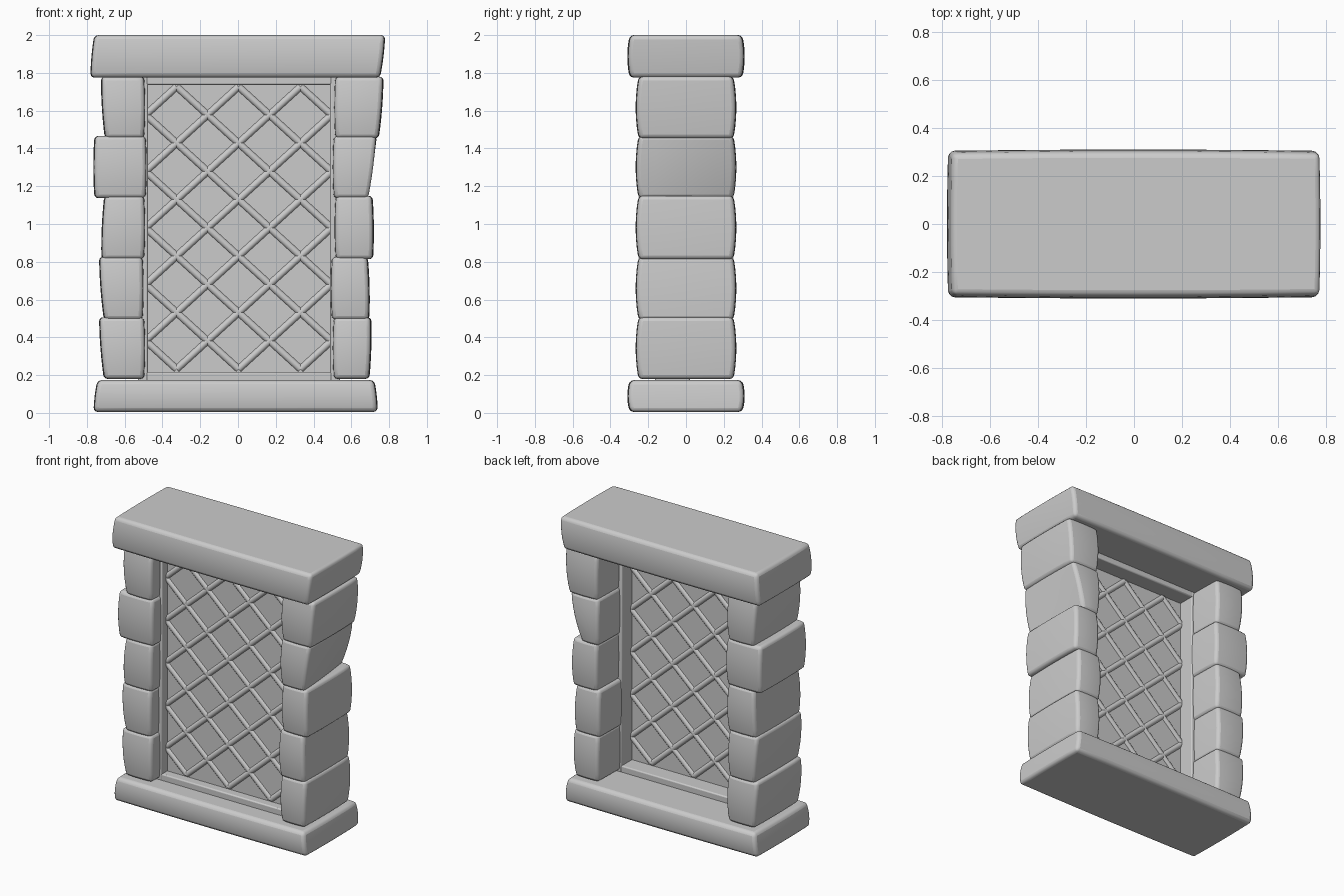
import bpy, bmesh, math
from mathutils import Vector

if "Cube" in bpy.data.objects:
    bpy.data.objects.remove(bpy.data.objects["Cube"])


def finish(name, bm, bevel=0.0, segments=3):
    bmesh.ops.recalc_face_normals(bm, faces=bm.faces)
    me = bpy.data.meshes.new(name)
    bm.to_mesh(me)
    bm.free()
    ob = bpy.data.objects.new(name, me)
    bpy.context.collection.objects.link(ob)
    if bevel:
        m = ob.modifiers.new("soft_edges", 'BEVEL')
        m.width, m.segments = bevel, segments
        m.limit_method, m.angle_limit = 'ANGLE', math.radians(40)
    bpy.context.view_layer.objects.active = ob
    ob.select_set(True)
    bpy.ops.object.shade_smooth_by_angle(angle=math.radians(40))
    ob.select_set(False)
    return ob


def stone(name, bottom, top, z0, z1, depth, bulge, bevel, twist=0.0):
    """Hewn block: x ranges at bottom and top, faces swelling outward.
    twist pulls in the lower back corner of the outer right side."""
    bm = bmesh.new()
    bmesh.ops.create_cube(bm, size=2)
    bmesh.ops.subdivide_edges(bm, edges=bm.edges[:], cuts=5, use_grid_fill=True)
    for vert in bm.verts:
        u, v, w = vert.co
        t = (w + 1) / 2
        left = bottom[0] + (top[0] - bottom[0]) * t
        right = bottom[1] + (top[1] - bottom[1]) * t
        right -= twist * (1 - t) * (v + 1) / 2
        x = left + (right - left) * (u + 1) / 2
        y = v * depth
        z = z0 + (z1 - z0) * t
        if abs(v) > 0.99:
            y += v * bulge * (1 - 0.3 * u * u - 0.7 * w * w)
        if abs(u) > 0.99:
            x += u * bulge * 0.5 * (1 - 0.5 * (v * v + w * w))
        vert.co = (x, y, z)
    return finish(name, bm, bevel)


def box(name, x0, x1, y0, y1, z0, z1, bevel=0.0):
    bm = bmesh.new()
    bmesh.ops.create_cube(bm, size=1)
    for v in bm.verts:
        v.co = ((x0 + x1) / 2 + v.co.x * (x1 - x0),
                (y0 + y1) / 2 + v.co.y * (y1 - y0),
                (z0 + z1) / 2 + v.co.z * (z1 - z0))
    return finish(name, bm, bevel, 2)


# Sill and lintel slabs
stone("sill", (-0.76, 0.735), (-0.74, 0.717), 0.005, 0.173, 0.293, 0.018, 0.022)
stone("lintel", (-0.777, 0.748), (-0.757, 0.775), 1.775, 2.0, 0.293, 0.018, 0.022)

# Side columns: outer x at bottom and top, then inner x
levels = [0.18, 0.5, 0.82, 1.143, 1.46, 1.78]
left_blocks = [(-0.705, -0.73, -0.50), (-0.705, -0.73, -0.508), (-0.718, -0.703, -0.50),
               (-0.755, -0.755, -0.492), (-0.70, -0.72, -0.50)]
right_blocks = [(0.69, 0.70, 0.51), (0.69, 0.682, 0.50), (0.71, 0.707, 0.52),
                (0.69, 0.73, 0.51), (0.74, 0.765, 0.518)]
for i in range(5):
    z0, z1 = levels[i] - 0.006 * (i > 0), levels[i + 1] + 0.006 * (i < 4)
    ob, ot, inner = left_blocks[i]
    stone(f"left_stone_{i + 1}", (ob, inner), (ot, inner), z0, z1, 0.245, 0.022, 0.02)
    ob, ot, inner = right_blocks[i]
    stone(f"right_stone_{i + 1}", (inner, ob), (inner, ot), z0, z1, 0.245, 0.022, 0.02,
          0.05 if i == 3 else 0.0)

# Window frame, set towards the front
FX0, FX1, FZ0, FZ1 = -0.477, 0.487, 0.217, 1.737
Y0, Y1 = -0.165, 0.02
box("frame_left", -0.53, FX0, Y0, Y1, 0.165, 1.785, 0.008)
box("frame_right", FX1, 0.54, Y0, Y1, 0.165, 1.785, 0.008)
box("frame_bottom", FX0 - 0.01, FX1 + 0.01, Y0, Y1, 0.165, FZ0, 0.008)
box("frame_top", FX0 - 0.01, FX1 + 0.01, Y0, Y1, FZ1, 1.785, 0.008)

# Glass pane
PY = -0.10
box("glass_pane", FX0 - 0.01, FX1 + 0.01, PY - 0.005, PY + 0.005, FZ0 - 0.01, FZ1 + 0.01)

# Diamond lattice of lead bars, clipped to a 6 x 10 half-cell grid
DX, DZ, CX, TOP = 0.164, 0.1495, 0.003, 1.727
bm = bmesh.new()
for s in (1, -1):
    for c in range(-2, 13, 2):
        # line j = c - i, bounded by i in [-3, 3] and j in [0, 10]
        i0, i1 = max(-3, c - 10), min(3, c)
        if i1 <= i0:
            continue
        ends = [Vector((CX + s * i * DX, PY, TOP - (c - i) * DZ)) for i in (i0, i1)]
        d = ends[1] - ends[0]
        geo = bmesh.ops.create_cone(bm, cap_ends=True, segments=10, radius1=0.02,
                                    radius2=0.02, depth=d.length)
        rot = d.to_track_quat('Z', 'Y')
        for v in geo["verts"]:
            v.co = rot @ v.co + (ends[0] + ends[1]) / 2
finish("lattice_bars", bm)
